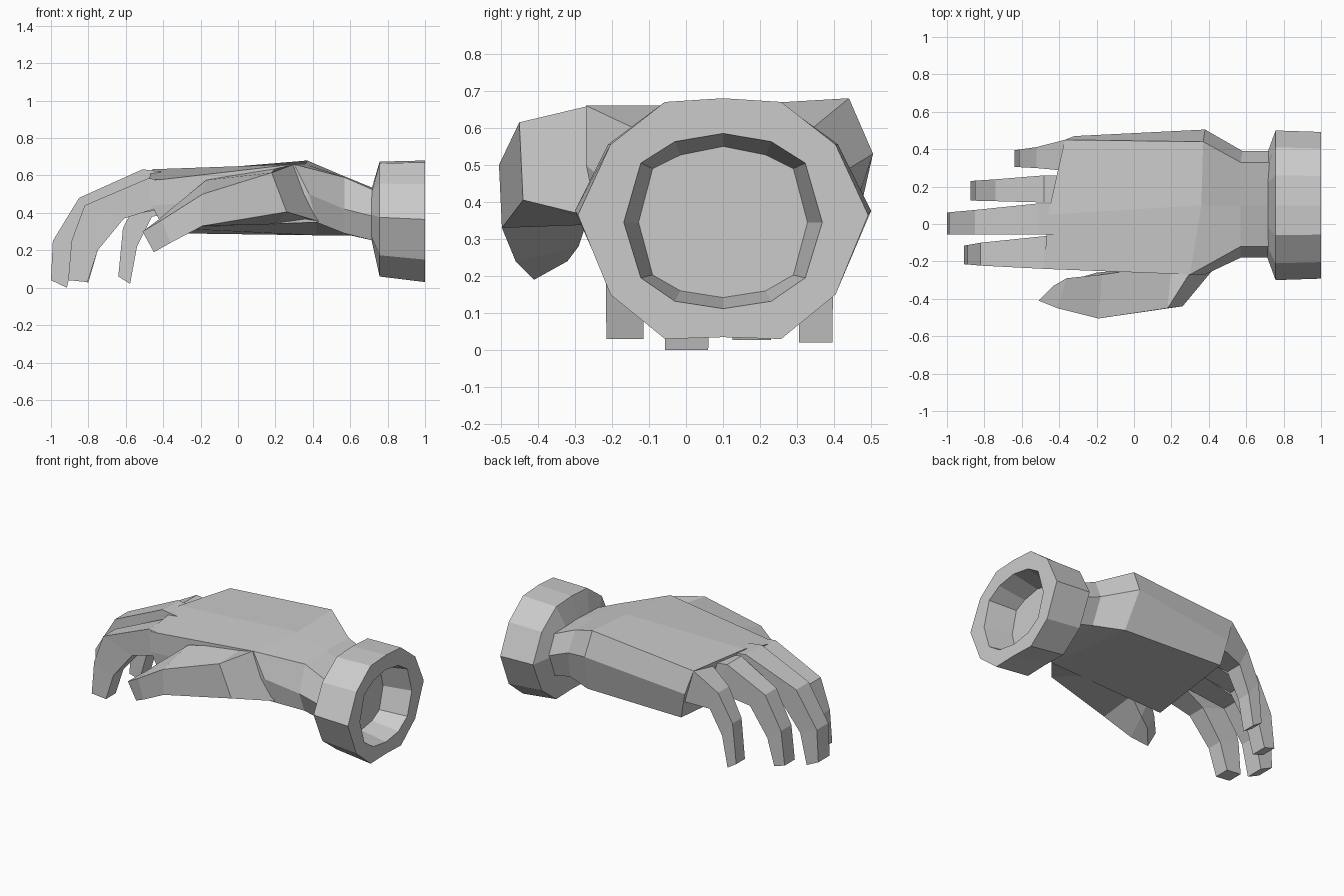
import bpy, bmesh, math


def loft(name, rings):
    """Skin a list of equal-length point rings and cap both ends."""
    bm = bmesh.new()
    vs = [[bm.verts.new(p) for p in r] for r in rings]
    n = len(rings[0])
    for a, b in zip(vs, vs[1:]):
        for i in range(n):
            j = (i + 1) % n
            bm.faces.new((a[i], a[j], b[j], b[i]))
    bm.faces.new(vs[0])
    bm.faces.new(vs[-1])
    bmesh.ops.recalc_face_normals(bm, faces=bm.faces)
    me = bpy.data.meshes.new(name)
    bm.to_mesh(me)
    bm.free()
    ob = bpy.data.objects.new(name, me)
    bpy.context.collection.objects.link(ob)
    return ob


def mirrored(x, half, cy=0.1, sy=1.0):
    """12-sided ring at x from half profile (y offset, z), top to bottom."""
    right = [(x, cy + o * sy, z) for o, z in half]
    left = [(x, cy - o * sy, z) for o, z in half[-2:0:-1]]
    return right + left


# cuff: flared ring with a recessed end
outer = [(0, .68), (.16, .67), (.31, .555), (.4, .365), (.31, .15), (.16, .03), (0, .035)]
back = [(o, .674 + (z - .68) * .945) for o, z in outer]
rim = [(0, .585), (.13, .563), (.222, .505), (.268, .345), (.222, .195), (.13, .132), (0, .112)]
floor = [(0, .55), (.115, .527), (.19, .49), (.228, .345), (.19, .203), (.115, .16), (0, .142)]
wrist = [(0, .53), (.12, .53), (.225, .51), (.285, .39), (.235, .27), (.12, .25), (0, .25)]
loft("cuff", [mirrored(.715, wrist), mirrored(.757, back), mirrored(1.0, outer, sy=.98),
              mirrored(1.0, rim), mirrored(.82, floor)])

# palm: thumb-top, mid-top, pinky-top, pinky-side, pinky-bottom, thumb-bottom, thumb-side
loft("palm", [
    [(.73, -.12, .52), (.73, .1, .53), (.73, .33, .52), (.73, .39, .4),
     (.73, .33, .25), (.73, -.12, .25), (.73, -.18, .38)],
    [(.57, -.12, .59), (.57, .1, .595), (.57, .33, .59), (.58, .39, .46),
     (.6, .34, .28), (.57, -.13, .29), (.57, -.18, .42)],
    [(.3, -.27, .66), (.36, .1, .66), (.37, .44, .68), (.38, .505, .53),
     (.42, .42, .28), (.42, -.24, .35), (.38, -.27, .5)],
    [(-.48, -.24, .57), (-.46, .05, .633), (-.37, .45, .618), (-.32, .47, .46),
     (-.28, .45, .29), (-.4, -.24, .32), (-.46, -.24, .44)],
])

# thumb: outer-top, inner-top, inner-bottom, outer-bottom
loft("thumb", [
    [(.3, -.26, .66), (.3, -.1, .62), (.43, -.1, .34), (.43, -.235, .355)],
    [(.18, -.45, .615), (.2, -.22, .64), (.2, -.22, .34), (.26, -.44, .405)],
    [(-.19, -.505, .5), (-.17, -.27, .575), (-.2, -.26, .37), (-.19, -.497, .33)],
    [(-.41, -.45, .36), (-.36, -.29, .42), (-.3, -.29, .28), (-.36, -.46, .24)],
    [(-.51, -.41, .3), (-.43, -.33, .36), (-.37, -.32, .24), (-.45, -.41, .19)],
])

# fingers: back-side points, palm-side points, and y range at base and tip
fingers = {
    "index_finger": ([(-.48, .585), (-.82, .44), (-.89, .25), (-.908, .04)],
                     [(-.45, .42), (-.61, .37), (-.75, .2), (-.805, .03)],
                     (-.24, -.065), (-.215, -.115)),
    "middle_finger": ([(-.51, .633), (-.85, .48), (-.99, .25), (-1.0, .04)],
                      [(-.45, .42), (-.73, .39), (-.87, .2), (-.915, .0)],
                      (-.055, .11), (-.057, .06)),
    "ring_finger": ([(-.48, .617), (-.74, .48), (-.85, .27), (-.875, .05)],
                    [(-.4, .42), (-.63, .38), (-.75, .2), (-.8, .027)],
                    (.115, .26), (.125, .23)),
    "little_finger": ([(-.37, .617), (-.52, .5), (-.615, .32), (-.64, .06)],
                      [(-.32, .4), (-.46, .38), (-.54, .22), (-.577, .02)],
                      (.285, .45), (.305, .395)),
}
for name, (back, front, base, tip) in fingers.items():
    # start inside the palm so the knuckles merge
    back = [(back[0][0] + .15, back[0][1] - .02)] + back
    front = [(front[0][0] + .15, front[0][1])] + front
    rings = []
    for i, (b, f) in enumerate(zip(back, front)):
        t = (0, 0, .7, .95, 1)[i]
        y0, y1 = (p + (q - p) * t for p, q in zip(base, tip))
        rings.append([(b[0], y0, b[1]), (b[0], y1, b[1]),
                      (f[0], y1, f[1]), (f[0], y0, f[1])])
    loft(name, rings)
